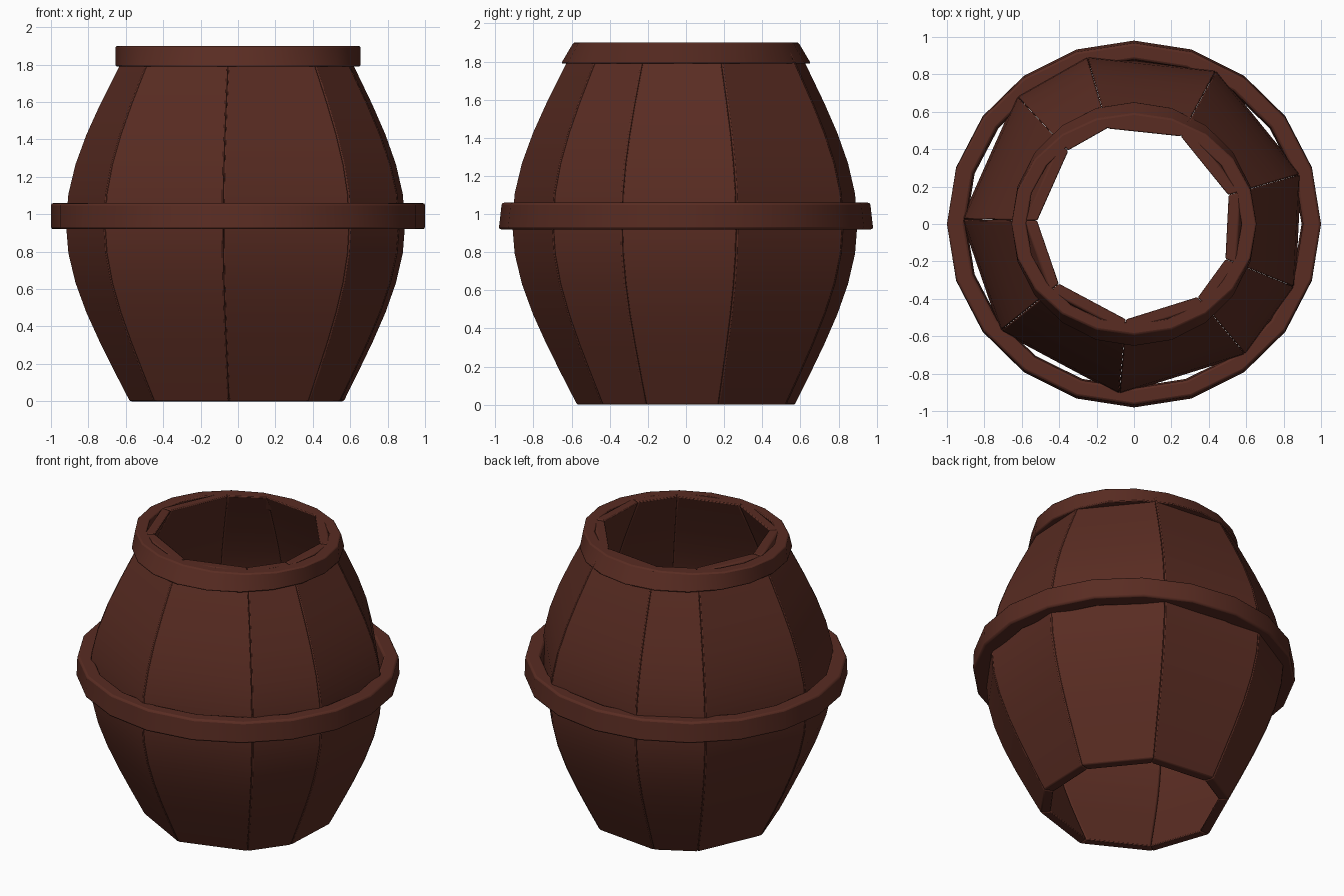
import bpy, bmesh, math

if "Cube" in bpy.data.objects:
    bpy.data.objects.remove(bpy.data.objects["Cube"])

wood = bpy.data.materials.new("dark brown wood")
wood.diffuse_color = (0.100, 0.025, 0.016, 1)
wood.use_nodes = True
wood.node_tree.nodes["Principled BSDF"].inputs["Base Color"].default_value = wood.diffuse_color

HEIGHT = 1.9
THICK = 0.062
SEAMS = [16.2, 61.8, 106, 133, 179, 219, 264.8, 310, 338]   # stave joints, degrees
CENTRE = (0.004, 0.009)


def add_object(name, bm, bevel, angle):
    bmesh.ops.recalc_face_normals(bm, faces=bm.faces)
    mesh = bpy.data.meshes.new(name)
    bm.to_mesh(mesh)
    bm.free()
    mesh.materials.append(wood)
    ob = bpy.data.objects.new(name, mesh)
    bpy.context.collection.objects.link(ob)
    mod = ob.modifiers.new("soft edges", 'BEVEL')
    mod.width = bevel
    mod.segments = 2
    mod.limit_method = 'ANGLE'
    mod.angle_limit = math.radians(40)
    bpy.ops.object.select_all(action='DESELECT')
    ob.select_set(True)
    bpy.context.view_layer.objects.active = ob
    bpy.ops.object.shade_smooth_by_angle(angle=math.radians(angle))
    return ob


def radius(z):
    # bulging barrel profile, straightening towards the ends
    u = (z - 0.95) / 0.95
    bulge = 0.72 * (1 - u * u) + 0.28 * 0.5 * (1 + math.cos(math.pi * u))
    return 0.585 + 0.342 * bulge


def stave(name, a0, a1, rows=12, gap=0.0005):
    # flat board between two joints, curved along its height
    a0, a1 = math.radians(a0), math.radians(a1)
    mid, half = (a0 + a1) / 2, (a1 - a0) / 2
    n = (math.cos(mid), math.sin(mid))
    t = (-n[1], n[0])
    bm = bmesh.new()
    loops = []
    for i in range(rows + 1):
        z = HEIGHT * i / rows
        r = radius(z)
        loop = []
        for side, depth in ((-1, 0), (1, 0), (1, THICK), (-1, THICK)):
            d = r * math.cos(half) - depth
            w = side * (d * math.tan(half) - gap)
            loop.append(bm.verts.new((CENTRE[0] + n[0] * d + t[0] * w,
                                      CENTRE[1] + n[1] * d + t[1] * w, z)))
        loops.append(loop)
    for lo, hi in zip(loops, loops[1:]):
        for k in range(4):
            j = (k + 1) % 4
            bm.faces.new((lo[k], lo[j], hi[j], hi[k]))
    bm.faces.new(loops[0])
    bm.faces.new(loops[-1])
    add_object(name, bm, 0.008, 30)


def hoop(name, section, bevel, sides=20):
    # section points: (x radius, y radius, z)
    bm = bmesh.new()
    loops = []
    for i in range(sides):
        a = math.tau * i / sides
        loops.append([bm.verts.new((rx * math.cos(a), ry * math.sin(a), z))
                      for rx, ry, z in section])
    m = len(section)
    for i in range(sides):
        p, q = loops[i], loops[(i + 1) % sides]
        for k in range(m):
            j = (k + 1) % m
            bm.faces.new((p[k], q[k], q[j], p[j]))
    add_object(name, bm, bevel, 60)


# staves
for i, a in enumerate(SEAMS):
    b = SEAMS[(i + 1) % len(SEAMS)]
    stave(f"stave_{i + 1}", a, b if b > a else b + 360)

# belly hoop
hoop("middle_hoop", [(1.0, 0.982, 0.92), (1.0, 0.966, 1.06),
                     (0.905, 0.88, 1.06), (0.895, 0.87, 0.92)], 0.012)

# rim hoop
hoop("top_hoop", [(0.655, 0.655, 1.79), (0.655, 0.59, 1.9),
                  (0.575, 0.53, 1.9), (0.585, 0.58, 1.79)], 0.008)
